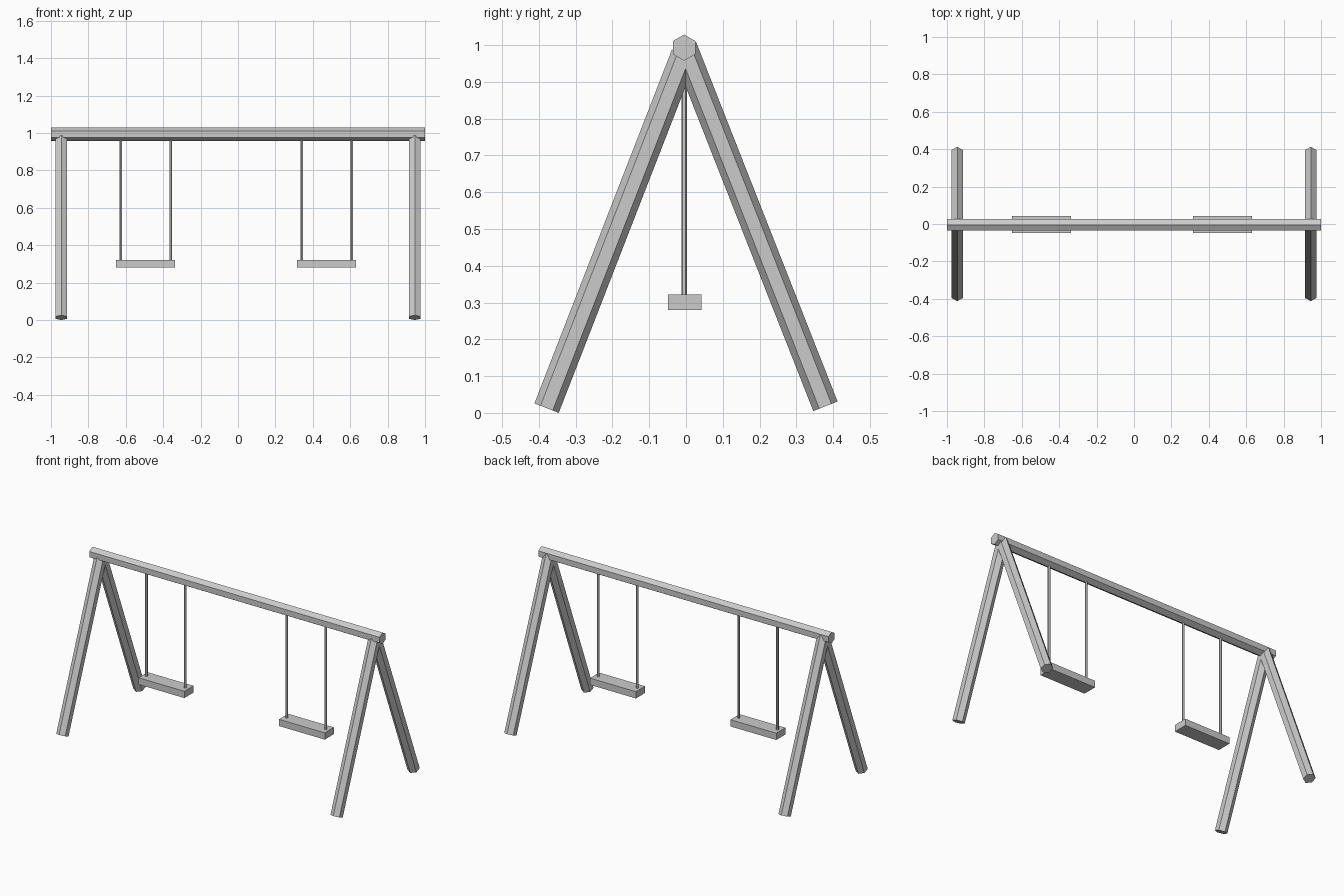
import bpy
from mathutils import Vector, Matrix

cube = bpy.data.objects.get("Cube")
if cube:
    bpy.data.objects.remove(cube, do_unlink=True)

grey = bpy.data.materials.new("light_grey")
grey.use_nodes = True
COLOUR = (0.6, 0.6, 0.6, 1)
grey.diffuse_color = COLOUR
grey.node_tree.nodes["Principled BSDF"].inputs["Base Color"].default_value = COLOUR


def finish(name):
    ob = bpy.context.object
    ob.name = name
    ob.data.materials.append(grey)
    return ob


def hex_bar(name, start, end, radius, edge):
    """Six-sided bar from start to end, one corner turned towards edge."""
    start, end = Vector(start), Vector(end)
    axis = (end - start).normalized()
    side = axis.cross(Vector(edge)).normalized()
    corner = side.cross(axis)
    bpy.ops.mesh.primitive_cylinder_add(vertices=6, radius=radius,
                                        depth=(end - start).length)
    ob = finish(name)
    turn = Matrix((side, corner, axis)).transposed().to_4x4()
    ob.data.transform(Matrix.Translation((start + end) / 2) @ turn)
    return ob


def box(name, centre, size):
    bpy.ops.mesh.primitive_cube_add(size=1)
    ob = finish(name)
    ob.data.transform(Matrix.Translation(centre) @ Matrix.Diagonal((*size, 1)))
    return ob


BAR = 0.0355
MID_Y = -0.005

# Top beam
hex_bar("top_beam", (-1, MID_Y, 0.993), (1, MID_Y, 0.993), BAR, (0, 0, 1))

# Splayed legs at both ends
for side, x in (("right", -0.945), ("left", 0.945)):
    hex_bar("front_leg_" + side, (x, -0.379, 0.013), (x, MID_Y, 0.975), BAR, (0, 1, 0))
    hex_bar("back_leg_" + side, (x, 0.379, 0.018), (x, MID_Y, 0.994), BAR, (0, 1, 0))

# Swings: a seat hung from two ropes
for side, x in (("right", -0.4935), ("left", 0.474)):
    box("seat_" + side, (x, -0.0035, 0.301), (0.316, 0.09, 0.042))
    for end, dx in (("outer" if x < 0 else "inner", -0.134),
                    ("inner" if x < 0 else "outer", 0.134)):
        hex_bar(f"rope_{side}_{end}", (x + dx, MID_Y, 0.315),
                (x + dx, MID_Y, 0.985), 0.0078, (0, 1, 0))
